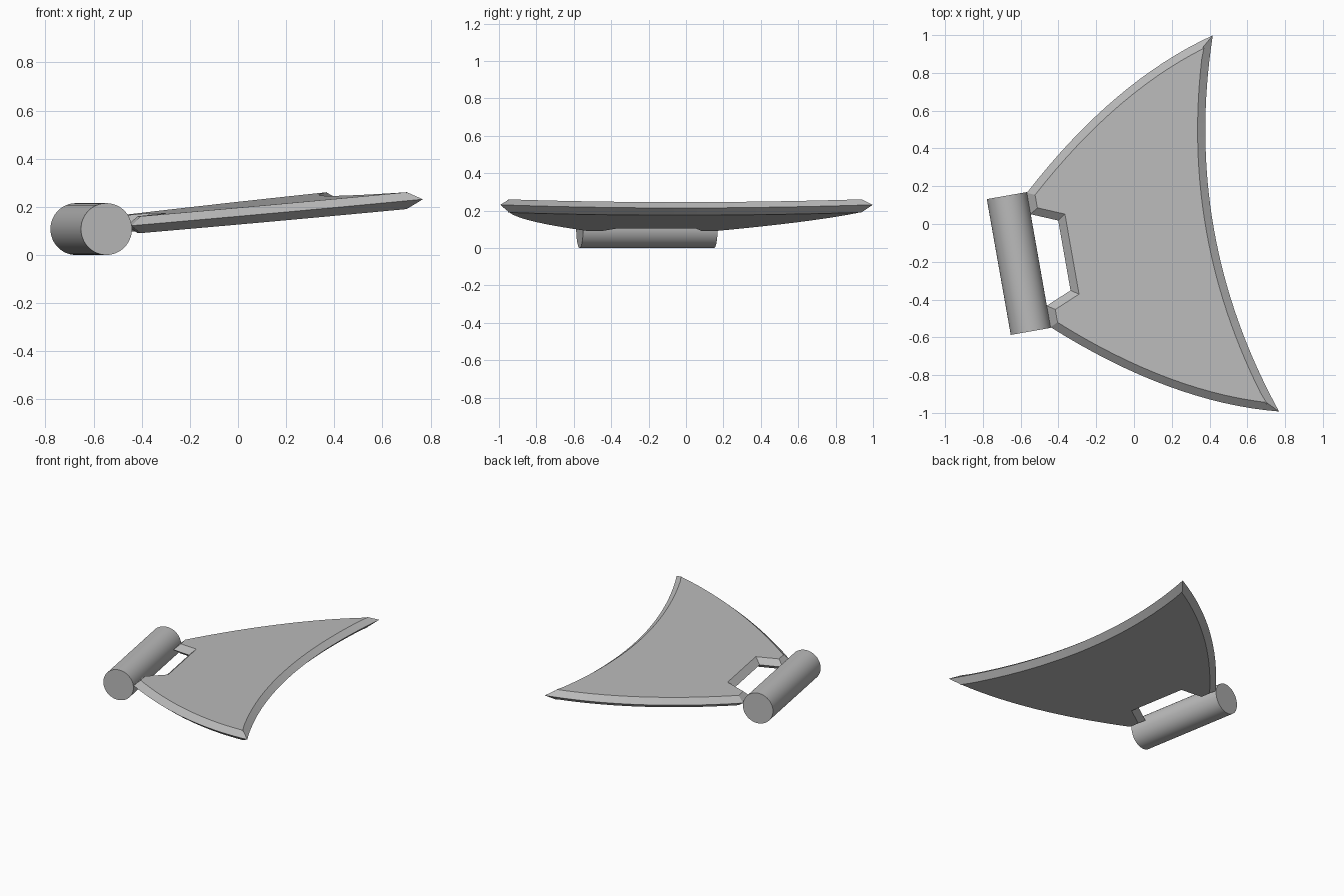
import bpy, bmesh, math
from mathutils import Vector, Matrix

cube = bpy.data.objects.get("Cube")
if cube:
    bpy.data.objects.remove(cube, do_unlink=True)

grey = bpy.data.materials.new("plain grey")
grey.use_nodes = True
colour = (0.5, 0.5, 0.5, 1)
grey.diffuse_color = colour
grey.node_tree.nodes["Principled BSDF"].inputs["Base Color"].default_value = colour

# Shared frame: u runs from hinge to trailing edge, w along the hinge
FRAME = Matrix.Rotation(math.radians(10), 4, 'Z') @ Matrix.Translation((0, -0.1, 0))
SLOPE, THICK, INSET = 0.0985, 0.07, 0.041


def finish(name, bm):
    bmesh.ops.recalc_face_normals(bm, faces=bm.faces)
    mesh = bpy.data.meshes.new(name)
    bm.to_mesh(mesh)
    bm.free()
    mesh.materials.append(grey)
    obj = bpy.data.objects.new(name, mesh)
    bpy.context.collection.objects.link(obj)
    obj.matrix_world = FRAME
    bpy.ops.object.select_all(action='DESELECT')
    obj.select_set(True)
    bpy.context.view_layer.objects.active = obj
    bpy.ops.object.shade_smooth_by_angle(angle=math.radians(25))


def offset_inward(points, d):
    """Mitred inset of a counter-clockwise outline."""
    result = []
    for i, p in enumerate(points):
        a = (p - points[i - 1]).normalized()
        b = (points[(i + 1) % len(points)] - p).normalized()
        na, nb = Vector((-a.y, a.x)), Vector((-b.y, b.x))
        result.append(p + (na + nb) * d / (1 + na.dot(nb)))
    return result


# Hinge barrel
bm = bmesh.new()
R = 0.1075
place = Matrix.Translation((-0.637, 0, R)) @ Matrix.Rotation(math.pi / 2, 4, 'X')
bmesh.ops.create_cone(bm, cap_ends=True, segments=64, radius1=R, radius2=R,
                      depth=0.73, matrix=place)
finish("hinge_barrel", bm)

# Blade outline: half of it, from the middle of the trailing edge to the notch
N = 16
half = []
for i in range(N + 1):                       # hollow trailing edge
    t = i / N
    half.append(Vector((0.412 + 0.172 * t * t, 1.011 * t)))
for i in range(1, N + 1):                    # bulging side edge
    t = 1 - i / N
    half.append(Vector((-0.53 + 1.114 * t, 0.361 + 0.65 * t + 0.36 * t * (1 - t))))
half += [Vector((-0.53, 0.246)), Vector((-0.392, 0.188))]   # root tab and notch
outline = half + [Vector((p.x, -p.y)) for p in reversed(half[1:])]

# Blade: knife-edged all round, with flat inset faces above and below
bm = bmesh.new()


def ring(points, lift):
    return [bm.verts.new((p.x, p.y, 0.225 + SLOPE * (p.x - 0.52) + lift)) for p in points]


inner = offset_inward(outline, INSET)
edge = ring(outline, 0)
for lift in (THICK / 2, -THICK / 2):
    face_ring = ring(inner, lift)
    for i in range(len(edge)):
        bm.faces.new((edge[i - 1], edge[i], face_ring[i], face_ring[i - 1]))
    bm.faces.new(face_ring)
finish("blade", bm)
